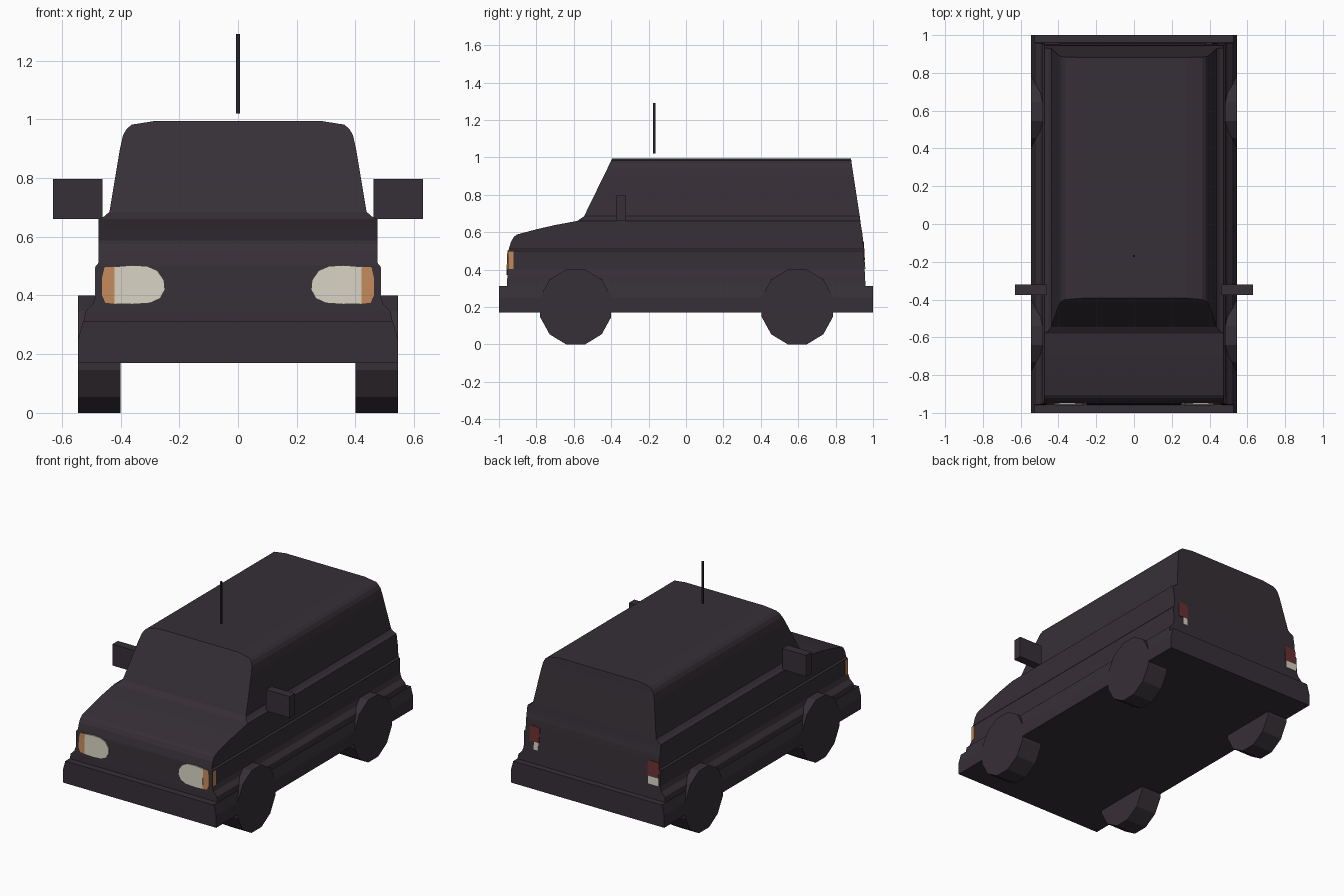
import bpy, bmesh, math

if "Cube" in bpy.data.objects:
    bpy.data.objects.remove(bpy.data.objects["Cube"])


def material(name, rgb):
    m = bpy.data.materials.new(name)
    m.diffuse_color = (*rgb, 1)
    m.use_nodes = True
    m.node_tree.nodes["Principled BSDF"].inputs["Base Color"].default_value = m.diffuse_color
    return m


DARK = material("dark plum paint", (0.037, 0.029, 0.037))
BLACK = material("black", (0.018, 0.016, 0.02))
LAMP = material("lamp white", (0.66, 0.63, 0.53))
AMBER = material("amber", (0.54, 0.25, 0.10))
RED = material("tail red", (0.14, 0.03, 0.03))


def finish(name, bm, mat):
    bmesh.ops.recalc_face_normals(bm, faces=bm.faces[:])
    me = bpy.data.meshes.new(name)
    bm.to_mesh(me)
    bm.free()
    me.materials.append(mat)
    ob = bpy.data.objects.new(name, me)
    bpy.context.collection.objects.link(ob)
    return ob


def loft(name, rings, mat):
    """Join rings of equal point count and cap both ends."""
    bm = bmesh.new()
    rows = [[bm.verts.new(p) for p in r] for r in rings]
    n = len(rows[0])
    for a, b in zip(rows, rows[1:]):
        for i in range(n):
            j = (i + 1) % n
            bm.faces.new((a[i], a[j], b[j], b[i]))
    bm.faces.new(rows[0])
    bm.faces.new(rows[-1])
    return finish(name, bm, mat)


def box(name, x0, x1, y0, y1, z0, z1, mat):
    return loft(name, [[(x0, y0, z), (x1, y0, z), (x1, y1, z), (x0, y1, z)]
                       for z in (z0, z1)], mat)


# Body levels: height, half width, front y, back y
LEVELS = [
    (0.17, 0.545, -1.0, 1.0), (0.25, 0.545, -1.0, 1.0), (0.312, 0.528, -1.0, 1.0),
    (0.312, 0.526, -0.957, 0.96), (0.345, 0.52, -0.956, 0.958),
    (0.37, 0.495, -0.955, 0.957), (0.40, 0.485, -0.953, 0.955),
    (0.50, 0.485, -0.949, 0.95), (0.51, 0.476, -0.947, 0.949),
    (0.55, 0.475, -0.935, 0.947), (0.575, 0.475, -0.92, 0.945),
    (0.587, 0.475, -0.905, 0.944), (0.615, 0.475, -0.80, 0.939),
    (0.638, 0.475, -0.70, 0.935), (0.66, 0.475, -0.58, 0.932),
    (0.67, 0.455, -0.567, 0.931), (0.685, 0.438, -0.545, 0.929),
    (0.90, 0.402, -0.44, 0.896), (0.945, 0.392, -0.418, 0.889),
    (0.967, 0.38, -0.407, 0.886), (0.982, 0.362, -0.40, 0.884),
    (0.995, 0.28, -0.393, 0.882),
]
loft("body", [[(-w, f, z), (w, f, z), (w, b, z), (-w, b, z)]
              for z, w, f, b in LEVELS], DARK)


def level(z, k):
    """Body profile value k at height z."""
    for a, b in zip(LEVELS, LEVELS[1:]):
        if a[0] <= z <= b[0] and b[0] > a[0]:
            return a[k] + (b[k] - a[k]) * (z - a[0]) / (b[0] - a[0])


def plate(name, outline, k, mat, lift=0.004):
    """Thin lamp lying on the front (k=2) or back (k=3) of the body."""
    s = -1 if k == 2 else 1
    loft(name, [[(x, level(z, k) + s * d, z) for x, z in outline]
                for d in (-0.002, lift)], mat)


# Wheels: twelve flat sides
def wheel_ring(x, y):
    return [(x, y + 0.197 * math.cos(math.radians(15 + 30 * i)),
             0.2 + 0.207 * math.sin(math.radians(15 + 30 * i))) for i in range(12)]


HEADLIGHT = [(0.42, 0.372), (0.42, 0.498), (0.36, 0.503), (0.31, 0.50), (0.275, 0.485),
             (0.252, 0.452), (0.249, 0.42), (0.265, 0.39), (0.30, 0.374), (0.36, 0.37)]
INDICATOR = [(0.405, 0.37), (0.405, 0.499), (0.455, 0.496), (0.463, 0.46),
             (0.463, 0.40), (0.452, 0.375)]

for s, side in ((-1, "left"), (1, "right")):
    for y, end in ((-0.59, "front"), (0.595, "rear")):
        loft(f"{end}_{side}_wheel",
             [wheel_ring(s * 0.40, y), wheel_ring(s * 0.545, y)], DARK)
    # Door mirrors
    box(f"{side}_mirror", s * 0.462, s * 0.63, -0.375, -0.32, 0.66, 0.797, DARK)
    # Front lamps, with the indicator wrapping onto the side
    plate(f"{side}_headlight", [(s * x, z) for x, z in HEADLIGHT], 2, LAMP, 0.006)
    plate(f"{side}_indicator", [(s * x, z) for x, z in INDICATOR], 2, AMBER)
    box(f"{side}_side_indicator", s * 0.483, s * 0.488, -0.949, -0.922, 0.402, 0.496, AMBER)

# Tail lamps
for side, r0, r1, w0, w1 in (("left", -0.475, -0.395, -0.475, -0.40),
                             ("right", 0.375, 0.445, 0.38, 0.412)):
    plate(f"{side}_tail_lamp", [(r0, 0.45), (r1, 0.45), (r1, 0.54), (r1 - 0.012, 0.549),
                                (r0 + 0.012, 0.549), (r0, 0.54)], 3, RED)
    plate(f"{side}_reverse_lamp", [(w0, 0.402), (w1, 0.402), (w1, 0.45), (w0, 0.45)], 3, LAMP)

# Aerial above the roof
box("aerial", -0.006, 0.006, -0.176, -0.164, 1.02, 1.29, BLACK)
